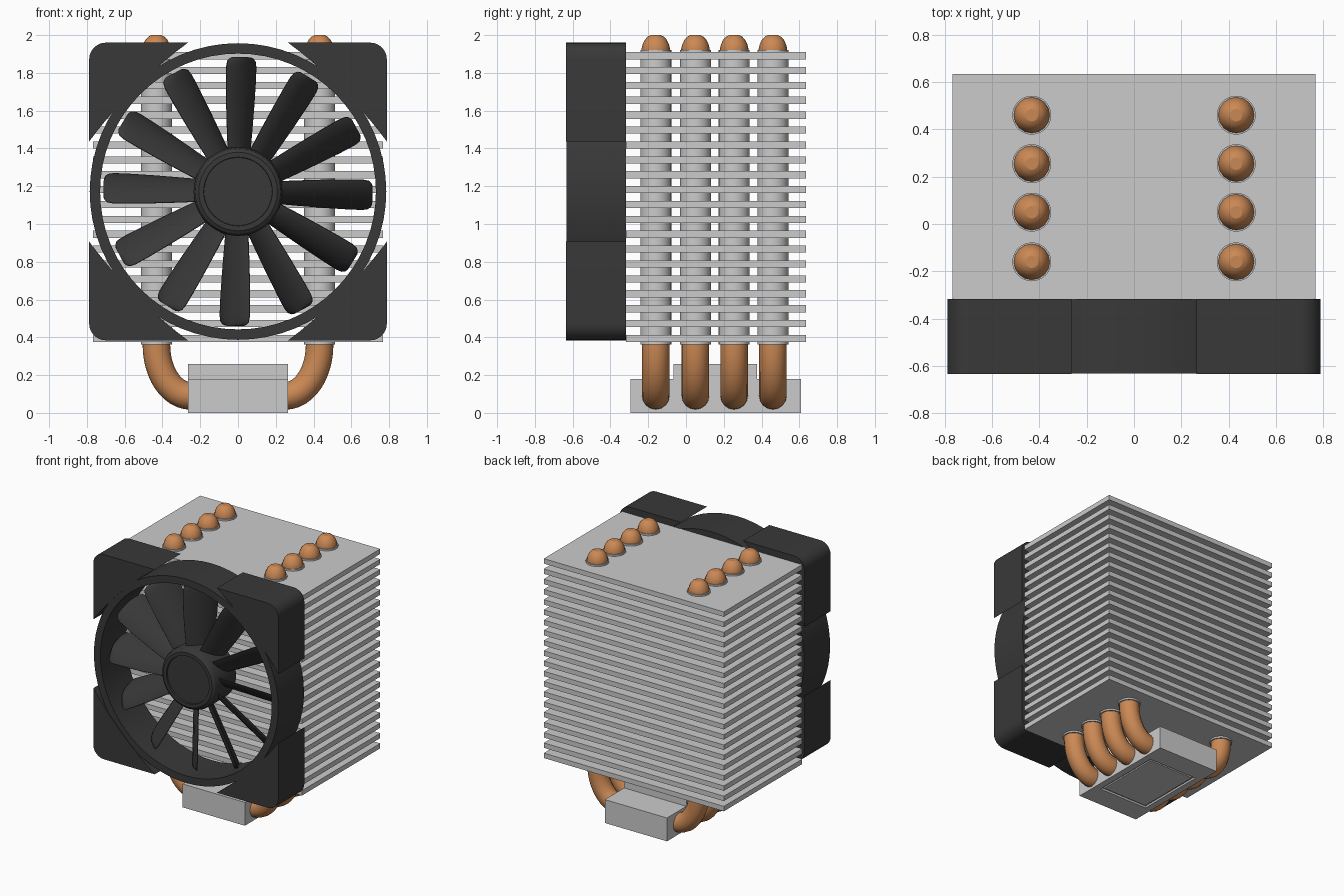
import bpy, bmesh, math
from mathutils import Matrix, Vector

if "Cube" in bpy.data.objects:
    bpy.data.objects.remove(bpy.data.objects["Cube"])

FAN_Z = 1.172
FRONT, BACK = -0.635, -0.318
PIPE_X = 0.432
PIPE_Y = [-0.16, 0.05, 0.255, 0.46]


def material(name, color):
    m = bpy.data.materials.new(name)
    m.diffuse_color = (*color, 1)
    m.use_nodes = True
    m.node_tree.nodes["Principled BSDF"].inputs["Base Color"].default_value = m.diffuse_color
    return m


DARK = material("dark_plastic", (0.04, 0.04, 0.04))
COPPER = material("copper", (0.60, 0.25, 0.09))


def finish(name, bm, mat=None, angle=None):
    bmesh.ops.recalc_face_normals(bm, faces=bm.faces)
    me = bpy.data.meshes.new(name)
    bm.to_mesh(me)
    bm.free()
    ob = bpy.data.objects.new(name, me)
    bpy.context.collection.objects.link(ob)
    if mat:
        me.materials.append(mat)
    if angle:
        smooth(ob, angle)
    return ob


def smooth(ob, angle):
    bpy.ops.object.select_all(action='DESELECT')
    ob.select_set(True)
    bpy.context.view_layer.objects.active = ob
    bpy.ops.object.shade_smooth_by_angle(angle=math.radians(angle))


def add_box(bm, x0, x1, y0, y1, z0, z1):
    mat = Matrix.Translation(((x0 + x1) / 2, (y0 + y1) / 2, (z0 + z1) / 2))
    mat = mat @ Matrix.Diagonal((x1 - x0, y1 - y0, z1 - z0, 1))
    return bmesh.ops.create_cube(bm, size=1, matrix=mat)["verts"]


def loft(bm, rings, cap=True, close=False):
    """Bridge a list of equal-length point loops."""
    vs = [[bm.verts.new(p) for p in ring] for ring in rings]
    pairs = list(zip(vs, vs[1:])) + ([(vs[-1], vs[0])] if close else [])
    for a, b in pairs:
        for i in range(len(a)):
            j = (i + 1) % len(a)
            bm.faces.new((a[i], a[j], b[j], b[i]))
    if cap and not close:
        bm.faces.new(vs[0])
        bm.faces.new(vs[-1])


def fan_ring(r, y, n=64):
    return [(r * math.cos(2 * math.pi * i / n), y, FAN_Z + r * math.sin(2 * math.pi * i / n))
            for i in range(n)]


# Stack of cooling fins
bm = bmesh.new()
for i in range(20):
    z = 0.375 + i * 0.0788
    add_box(bm, -0.767, 0.767, BACK, 0.635, z, z + 0.038)
finish("cooling_fins", bm)

# Collars around the pipes
bm = bmesh.new()
for y in PIPE_Y:
    for x in (-PIPE_X, PIPE_X):
        bmesh.ops.create_cone(bm, cap_ends=True, segments=32, radius1=0.082, radius2=0.082,
                              depth=1.56, matrix=Matrix.Translation((x, y, 1.142)))
finish("fin_collars", bm, angle=40)

# U-shaped heat pipes with domed tips
half = [(0.432, 2.0, 0.36), (0.432, 1.992, 0.58), (0.432, 1.975, 0.80),
        (0.432, 1.95, 0.96), (0.432, 1.925, 1.04), (0.432, 1.90, 1.0)]
for i in range(13):
    a = math.pi / 2 * i / 12
    half.append((0.25 + 0.182 * math.cos(a), 0.36 - 0.27 * math.sin(a), 1.0))
path = half + [(-x, z, r) for x, z, r in reversed(half)]
for k, y in enumerate(PIPE_Y):
    cu = bpy.data.curves.new("heat_pipe", 'CURVE')
    cu.dimensions = '3D'
    cu.bevel_depth = 0.073
    cu.bevel_resolution = 6
    cu.use_fill_caps = True
    sp = cu.splines.new('POLY')
    sp.points.add(len(path) - 1)
    for p, (x, z, r) in zip(sp.points, path):
        p.co = (x, y, z, 1)
        p.radius = r
    ob = bpy.data.objects.new(f"heat_pipe_{k + 1}", cu)
    bpy.context.collection.objects.link(ob)
    cu.materials.append(COPPER)
    bpy.ops.object.select_all(action='DESELECT')
    ob.select_set(True)
    bpy.context.view_layer.objects.active = ob
    bpy.ops.object.convert(target='MESH')
    smooth(bpy.context.object, 40)

# Base block with a grooved contact plate underneath
bm = bmesh.new()
add_box(bm, -0.265, 0.265, -0.295, 0.61, 0, 0.18)
bm.faces.ensure_lookup_table()
bottom = min(bm.faces, key=lambda f: f.calc_center_median().z)
bmesh.ops.inset_region(bm, faces=[bottom], thickness=0.075)
for v in bottom.verts:
    v.co.y = 0.1575 + math.copysign(0.28, v.co.y - 0.1575)
bmesh.ops.inset_region(bm, faces=[bottom], thickness=0.006, depth=-0.012)
bmesh.ops.inset_region(bm, faces=[bottom], thickness=0.016)
bmesh.ops.inset_region(bm, faces=[bottom], thickness=0.004, depth=0.008)
finish("base_block", bm)
bm = bmesh.new()
add_box(bm, -0.265, 0.265, -0.065, 0.375, 0.18, 0.26)
finish("base_top", bm)

# Fan shroud ring
bm = bmesh.new()
y0 = FRONT + 0.003
loft(bm, [fan_ring(0.785, y0), fan_ring(0.785, BACK),
          fan_ring(0.73, BACK), fan_ring(0.73, y0)], close=True)
finish("fan_ring", bm, DARK, 30)

# Four corner blocks: rounded outside, shallow arc inside
outline = [(0.265, 0.788)]
for i in range(7):
    a = math.pi / 2 * (1 - i / 6)
    outline.append((0.70 + 0.088 * math.cos(a), 0.70 + 0.088 * math.sin(a)))
outline.append((0.788, 0.265))
for i in range(1, 10):
    t = i / 10
    w = [(1 - t) ** 2, 2 * t * (1 - t), t * t]
    outline.append((w[0] * 0.788 + w[1] * 0.565 + w[2] * 0.265,
                    w[0] * 0.265 + w[1] * 0.565 + w[2] * 0.788))
bm = bmesh.new()
for sx in (-1, 1):
    for sz in (-1, 1):
        loft(bm, [[(sx * x, y, FAN_Z + sz * z) for x, z in outline] for y in (FRONT, BACK)])
finish("fan_frame_corners", bm, DARK, 30)

# Hub with stepped front face
bm = bmesh.new()
hub = [(0.18, -0.600), (0.182, -0.612), (0.208, -0.612), (0.225, -0.60),
       (0.235, -0.575), (0.235, -0.36)]
loft(bm, [fan_ring(r, y, 48) for r, y in hub])
finish("fan_hub", bm, DARK, 30)

# Twelve pitched blades, lofted from thin cambered sections (radius, half width)
stations = [(0.20, 0.058), (0.32, 0.066), (0.45, 0.073), (0.58, 0.078), (0.66, 0.079),
            (0.69, 0.074), (0.705, 0.062), (0.712, 0.045)]
chord = [-1, -0.9, -0.5, 0, 0.5, 0.9, 1]
bm = bmesh.new()
for k in range(12):
    rot = Matrix.Rotation(math.radians(30 * k + 1.5), 4, 'Y')
    rings = []
    for r, w in stations:
        ring = []
        for side in (1, -1):
            for t in (chord if side == 1 else chord[::-1]):
                th = 0.013 * math.sqrt(1.02 - t * t) * side
                camber = 0.02 * (1 - t * t)
                p = Vector((t * w + 0.8 * (th + camber),
                            -0.475 + 1.35 * t * w - 0.6 * (th + camber), r))
                ring.append(rot @ p + Vector((0, 0, FAN_Z)))
        rings.append(ring)
    loft(bm, rings)
finish("fan_blades", bm, DARK, 40)
